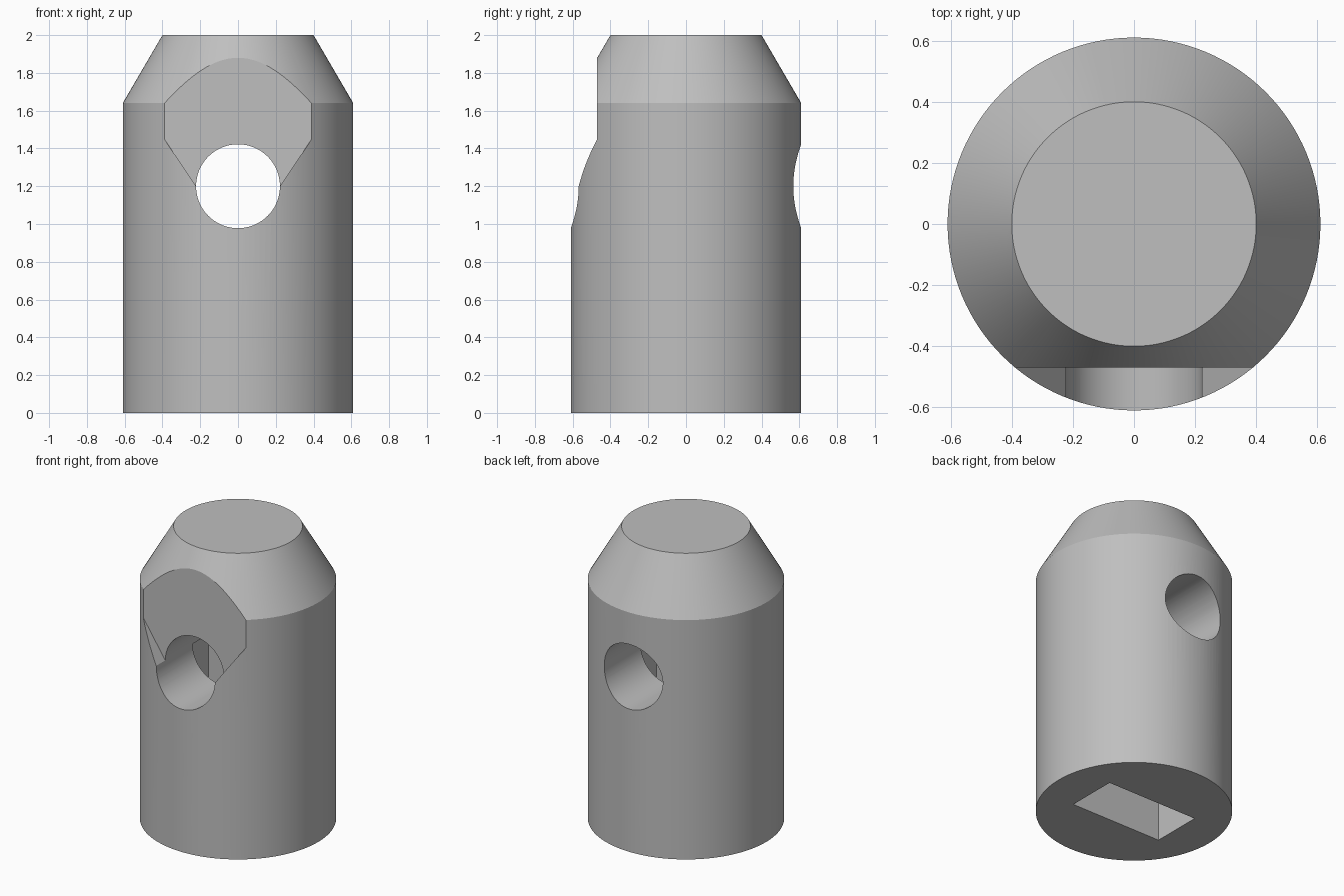
import bpy
import bmesh
import math
from mathutils import Matrix

cube = bpy.data.objects.get("Cube")
if cube:
    bpy.data.objects.remove(cube, do_unlink=True)

RADIUS, TOP_RADIUS, SHOULDER, HEIGHT = 0.61, 0.4, 1.64, 2.0
HOLE_RADIUS, HOLE_Z = 0.222, 1.2
FLAT_Y = -0.47

grey = bpy.data.materials.new("plain grey")
grey.use_nodes = True
grey.diffuse_color = (0.52, 0.52, 0.52, 1)
grey.node_tree.nodes["Principled BSDF"].inputs["Base Color"].default_value = grey.diffuse_color


def make_object(name, bm):
    bmesh.ops.recalc_face_normals(bm, faces=bm.faces)
    mesh = bpy.data.meshes.new(name)
    bm.to_mesh(mesh)
    bm.free()
    mesh.materials.append(grey)
    obj = bpy.data.objects.new(name, mesh)
    bpy.context.collection.objects.link(obj)
    return obj


def prism(name, outline, offset, depth):
    """Extrude an outline of points by a depth vector."""
    bm = bmesh.new()
    face = bm.faces.new([bm.verts.new(offset(*p)) for p in outline])
    new = bmesh.ops.extrude_face_region(bm, geom=[face])["geom"]
    bmesh.ops.translate(bm, vec=depth, verts=[g for g in new if isinstance(g, bmesh.types.BMVert)])
    return make_object(name, bm)


# Body: cylinder with a conical shoulder
bm = bmesh.new()
rings = []
for r, z in ((RADIUS, 0), (RADIUS, SHOULDER), (TOP_RADIUS, HEIGHT)):
    rings.append(bmesh.ops.create_circle(
        bm, segments=128, radius=r, matrix=Matrix.Translation((0, 0, z)))["verts"])
for low, high in zip(rings, rings[1:]):
    for i in range(len(low)):
        j = (i + 1) % len(low)
        bm.faces.new((low[i], low[j], high[j], high[i]))
bm.faces.new(rings[0])
bm.faces.new(rings[-1])
body = make_object("socket_body", bm)

# Cross hole running front to back
bm = bmesh.new()
bmesh.ops.create_cone(
    bm, cap_ends=True, segments=96, radius1=HOLE_RADIUS, radius2=HOLE_RADIUS, depth=2,
    matrix=Matrix.Translation((0, 0, HOLE_Z)) @ Matrix.Rotation(math.pi / 2, 4, "X"))
cross_hole = make_object("cross_hole_cutter", bm)

# Front flat that narrows down to the cross hole
half = [(HOLE_RADIUS, HOLE_Z), (0.39, 1.45), (0.7, 1.45), (0.7, 2.2)]
outline = half + [(-x, z) for x, z in reversed(half)]
front_flat = prism("front_flat_cutter", outline, lambda x, z: (x, -1, z), (0, FLAT_Y + 1, 0))

# Rectangular socket rising from the base into the cross hole
sx, sy = 0.345, 0.175
corners = [(-sx, -sy), (sx, -sy), (sx, sy), (-sx, sy)]
base_slot = prism("base_slot_cutter", corners, lambda x, y: (x, y, -0.2), (0, 0, HOLE_Z + 0.2))

# Cut the body, then drop the cutters
cutters = (front_flat, cross_hole, base_slot)
bpy.context.view_layer.objects.active = body
body.select_set(True)
for cutter in cutters:
    cutter.hide_render = True
    mod = body.modifiers.new(cutter.name, "BOOLEAN")
    mod.operation = "DIFFERENCE"
    mod.solver = "EXACT"
    mod.object = cutter
    bpy.ops.object.modifier_apply(modifier=mod.name)
for cutter in cutters:
    bpy.data.objects.remove(cutter, do_unlink=True)

bpy.ops.object.shade_smooth_by_angle(angle=math.radians(25))
